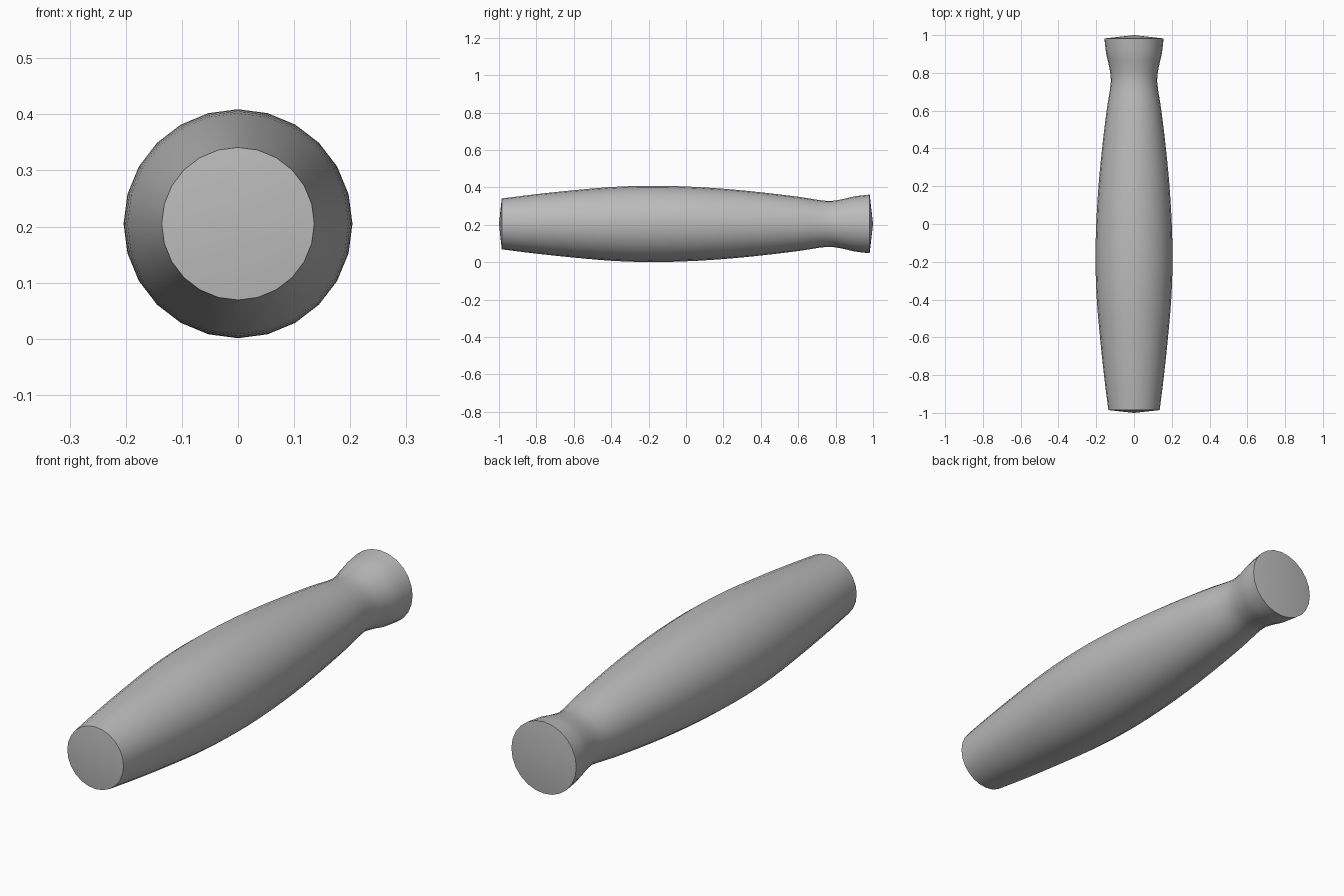
import bpy
import bmesh
import math
from mathutils import Vector

cube = bpy.data.objects.get("Cube")
if cube:
    bpy.data.objects.remove(cube, do_unlink=True)

SIDES = 24
AXIS_HEIGHT = 0.205
STEPS = 3

# Handle outline: (position along y, radius)
OUTLINE = [(-0.985, 0.136), (-0.8, 0.159), (-0.6, 0.180), (-0.4, 0.197),
           (-0.2, 0.204), (0.0, 0.2), (0.2, 0.188), (0.4, 0.169),
           (0.6, 0.145), (0.75, 0.123), (0.83, 0.131), (0.9, 0.147), (0.982, 0.157)]


def smooth_outline(points, steps):
    """Catmull-Rom curve through the outline points."""
    p = [Vector(q) for q in points]
    p = [2 * p[0] - p[1]] + p + [2 * p[-1] - p[-2]]
    result = []
    for a, b, c, d in zip(p, p[1:], p[2:], p[3:]):
        for i in range(steps):
            t = i / steps
            result.append(0.5 * (2 * b + (c - a) * t + (2 * a - 5 * b + 4 * c - d) * t ** 2
                                 + (3 * b - a - 3 * c + d) * t ** 3))
    return result + [p[-2]]


# Turned body with shallow cone caps
bm = bmesh.new()
rings = []
for y, r in smooth_outline(OUTLINE, STEPS):
    angles = [math.tau * i / SIDES for i in range(SIDES)]
    rings.append([bm.verts.new((r * math.cos(a), y, AXIS_HEIGHT + r * math.sin(a)))
                  for a in angles])
for low, high in zip(rings, rings[1:]):
    for i in range(SIDES):
        j = (i + 1) % SIDES
        bm.faces.new((low[i], low[j], high[j], high[i]))
for ring, y in ((rings[0], -1), (rings[-1], 1)):
    tip = bm.verts.new((0, y, AXIS_HEIGHT))
    for i in range(SIDES):
        bm.faces.new((ring[i], ring[(i + 1) % SIDES], tip))
bmesh.ops.recalc_face_normals(bm, faces=bm.faces)

mesh = bpy.data.meshes.new("handle")
bm.to_mesh(mesh)
bm.free()
handle = bpy.data.objects.new("handle", mesh)
bpy.context.collection.objects.link(handle)

# Plain grey finish
grey = bpy.data.materials.new("grey")
grey.use_nodes = True
colour = (0.5, 0.5, 0.5, 1)
grey.diffuse_color = colour
grey.node_tree.nodes["Principled BSDF"].inputs["Base Color"].default_value = colour
mesh.materials.append(grey)

# Smooth sides, crisp cap edges
bpy.ops.object.select_all(action="DESELECT")
handle.select_set(True)
bpy.context.view_layer.objects.active = handle
bpy.ops.object.shade_smooth_by_angle(angle=math.radians(30))
